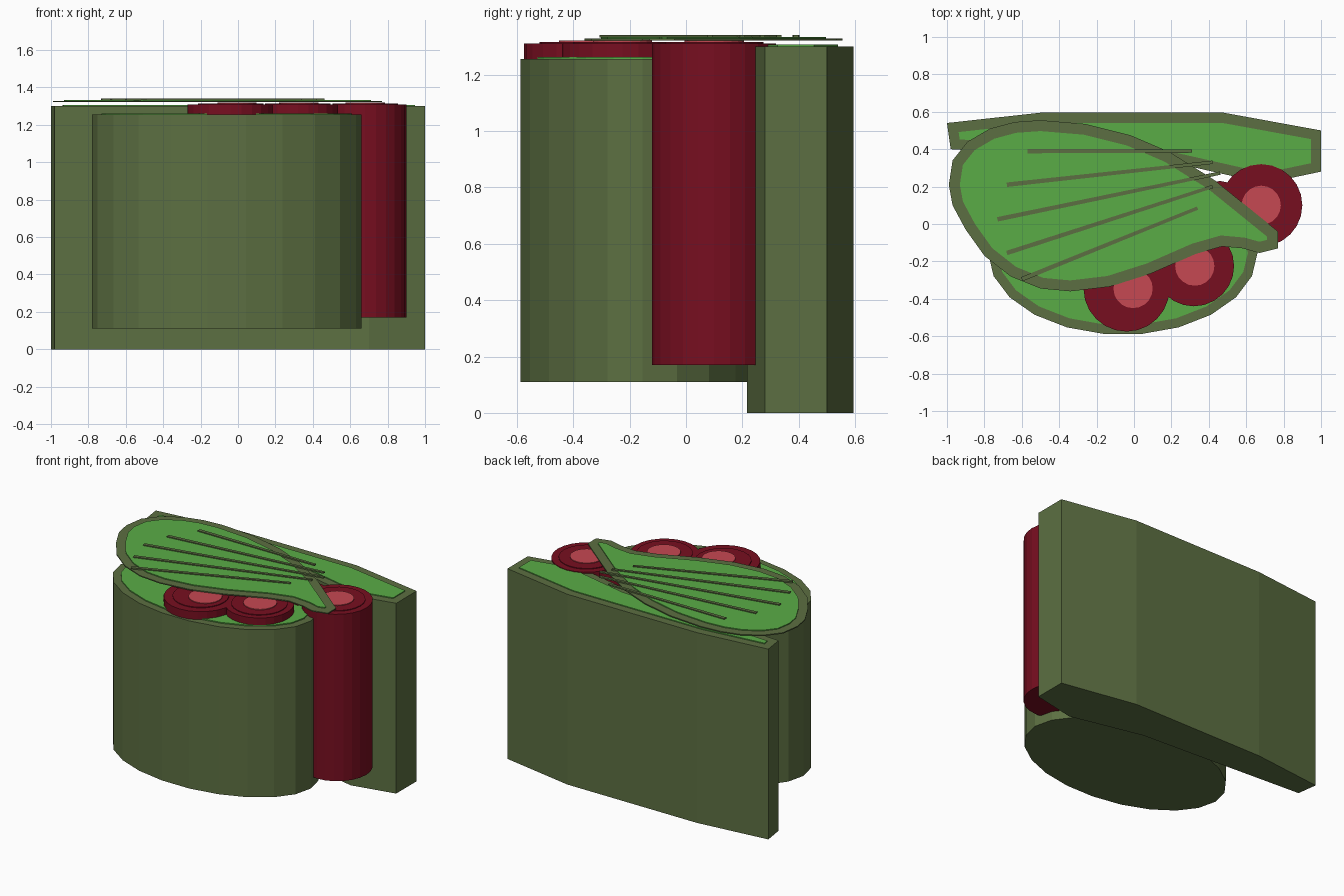
import bpy, bmesh, math
from mathutils import Vector

if "Cube" in bpy.data.objects:
    bpy.data.objects.remove(bpy.data.objects["Cube"])


def material(name, rgb):
    m = bpy.data.materials.new(name)
    m.diffuse_color = (*rgb, 1)
    m.use_nodes = True
    m.node_tree.nodes["Principled BSDF"].inputs["Base Color"].default_value = m.diffuse_color
    return m


OLIVE = material("olive", (0.107, 0.159, 0.054))
GREEN = material("leaf green", (0.102, 0.413, 0.061))
RED = material("dark red", (0.185, 0.0045, 0.0144))
PINK = material("pink", (0.565, 0.065, 0.084))


def prism(name, pts, z0, z1, mat):
    """Extrude a counter-clockwise outline from z0 to z1."""
    bm = bmesh.new()
    face = bm.faces.new([bm.verts.new((x, y, z0)) for x, y in pts])
    ext = bmesh.ops.extrude_face_region(bm, geom=[face], use_keep_orig=True)
    for v in ext["geom"]:
        if isinstance(v, bmesh.types.BMVert):
            v.co.z = z1
    bmesh.ops.recalc_face_normals(bm, faces=bm.faces)
    me = bpy.data.meshes.new(name)
    bm.to_mesh(me)
    bm.free()
    me.materials.append(mat)
    ob = bpy.data.objects.new(name, me)
    bpy.context.collection.objects.link(ob)
    return ob


def ellipse(cx, cy, rx, ry, n):
    return [(cx + rx * math.cos(2 * math.pi * i / n),
             cy + ry * math.sin(2 * math.pi * i / n)) for i in range(n)]


def inset(pts, d):
    """Offset a counter-clockwise outline inwards with mitred corners."""
    out = []
    for i, p in enumerate(pts):
        p, a, b = Vector(p), Vector(pts[i - 1]), Vector(pts[(i + 1) % len(pts)])
        e1, e2 = (p - a).normalized(), (b - p).normalized()
        n1, n2 = Vector((-e1.y, e1.x)), Vector((-e2.y, e2.x))
        q = p + (n1 + n2) * d / (1 + n1.dot(n2))
        out.append((q.x, q.y))
    return out


# Back slab with green inset top
slab = [(-0.98, 0.40), (-0.42, 0.366), (0.2, 0.33), (0.70, 0.217), (1, 0.28),
        (1, 0.5), (0.48, 0.595), (-0.5, 0.595), (-1, 0.54)]
prism("back_slab", slab, 0, 1.30, OLIVE)
prism("back_slab_top", inset(slab, 0.055), 1.30, 1.306, GREEN)

# Oval body with green inset top
oval = ellipse(-0.06, -0.155, 0.72, 0.437, 22)
prism("oval_body", oval, 0.11, 1.255, OLIVE)
prism("oval_body_top", inset(oval, 0.05), 1.255, 1.262, GREEN)

# Berries: column, raised ring and pink centre
for i, (x, y, r, px) in enumerate([(-0.04, -0.345, 0.23, -0.005),
                                   (0.32, -0.225, 0.215, 0.325),
                                   (0.68, 0.1, 0.22, 0.68)], 1):
    prism(f"berry_column_{i}", ellipse(x, y, r, r, 24), 0.17, 1.310, RED)
    prism(f"berry_disc_{i}", ellipse(x, y, 0.175, 0.175, 24), 1.310, 1.315, RED)
    prism(f"berry_centre_{i}", ellipse(px, y, 0.105, 0.105, 20), 1.315, 1.320, PINK)
prism("berry_side_lobe", ellipse(0.46, 0.10, 0.13, 0.13, 16), 0.17, 1.308, RED)

# Floating top leaf with green inset
leaf = [(0.77, -0.13), (0.67, -0.155), (0.58, -0.13), (0.47, -0.12), (0.33, -0.16),
        (0.09, -0.265), (-0.13, -0.335), (-0.34, -0.36), (-0.50, -0.345),
        (-0.66, -0.28), (-0.80, -0.17), (-0.90, -0.03), (-0.97, 0.10),
        (-0.99, 0.21), (-0.97, 0.34), (-0.89, 0.44), (-0.77, 0.51),
        (-0.64, 0.545), (-0.50, 0.555), (-0.26, 0.535), (-0.02, 0.475),
        (0.19, 0.385), (0.43, 0.235), (0.77, -0.04)][::-1]
leaf = leaf[::-1] if sum(a[0] * b[1] - b[0] * a[1] for a, b in
                         zip(leaf, leaf[1:] + leaf[:1])) < 0 else leaf
prism("top_leaf", leaf, 1.321, 1.328, OLIVE)
prism("top_leaf_face", inset(leaf, 0.058), 1.328, 1.334, GREEN)

# Leaf veins: thin tapered strips
veins = [((-0.57, 0.39), (0.31, 0.39)), ((-0.68, 0.21), (0.42, 0.33)),
         ((-0.73, 0.025), (0.46, 0.272)), ((-0.68, -0.155), (0.42, 0.2)),
         ((-0.60, -0.295), (0.34, 0.085))]
for i, (a, b) in enumerate(veins, 1):
    a, b = Vector(a), Vector(b)
    d = (b - a).normalized()
    n = Vector((-d.y, d.x))
    quad = [a - n * 0.012, b - n * 0.009, b + n * 0.009, a + n * 0.012]
    prism(f"leaf_vein_{i}", [tuple(q) for q in quad], 1.331, 1.34, OLIVE)
